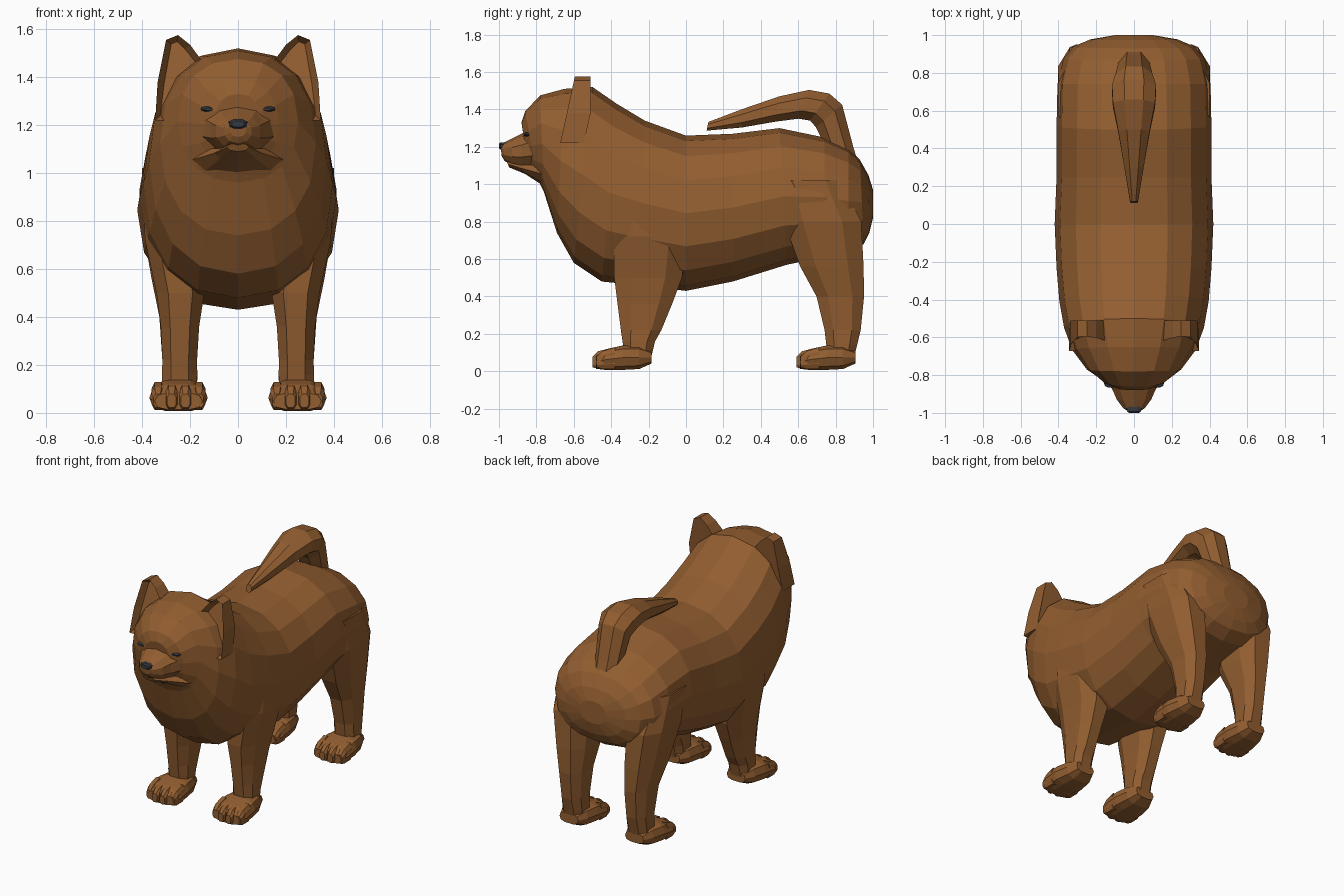
import bpy, bmesh, math


def material(name, rgb):
    m = bpy.data.materials.new(name)
    m.diffuse_color = (*rgb, 1)
    return m


FUR = material("brown fur", (0.29, 0.112, 0.03))
DARK = material("dark slate", (0.035, 0.04, 0.05))


def power(v, e):
    return math.copysign(abs(v) ** (2 / e), v)


def finish(name, bm, mat):
    bmesh.ops.recalc_face_normals(bm, faces=bm.faces[:])
    me = bpy.data.meshes.new(name)
    bm.to_mesh(me)
    bm.free()
    me.materials.append(mat)
    ob = bpy.data.objects.new(name, me)
    bpy.context.collection.objects.link(ob)
    return ob


def loft(name, rings, n=8, e=2.2, mat=FUR, side=1, half=0):
    """Rings are (y, z) of one edge, (y, z) of the opposite edge, half width, centre x."""
    bm = bmesh.new()
    loops = []
    for ring in rings:
        ya, za, yb, zb, w = ring[:5]
        cx = ring[5] if len(ring) > 5 else 0
        loop = []
        for i in range(n):
            a = 2 * math.pi * (i + half) / n
            c, s = power(math.cos(a), e), power(math.sin(a), e)
            loop.append(bm.verts.new((side * (cx + w * s),
                                      (ya + yb) / 2 + c * (ya - yb) / 2,
                                      (za + zb) / 2 + c * (za - zb) / 2)))
        loops.append(loop)
    for p, q in zip(loops, loops[1:]):
        for i in range(n):
            j = (i + 1) % n
            bm.faces.new((p[i], p[j], q[j], q[i]))
    bm.faces.new(loops[0])
    bm.faces.new(loops[-1])
    return finish(name, bm, mat)


# Head, mane and trunk in one long loft
loft("body", [
    (-.88, 1.33, -.84, 1.08, .10),
    (-.86, 1.39, -.79, 1.02, .17),
    (-.78, 1.475, -.76, .96, .25),
    (-.65, 1.51, -.69, .74, .325),
    (-.50, 1.52, -.60, .58, .37),
    (-.37, 1.43, -.45, .48, .395),
    (-.22, 1.34, -.25, .46, .41),
    (0, 1.26, 0, .43, .42),
    (.25, 1.27, .25, .48, .41),
    (.50, 1.30, .54, .57, .41),
    (.74, 1.25, .74, .61, .405),
    (.87, 1.19, .87, .63, .375),
    (.93, 1.13, .95, .68, .32),
    (.975, 1.05, .98, .74, .23),
    (1.0, .97, 1.0, .82, .10)], n=16, e=2.25)

# Muzzle, lower jaw and nose
loft("muzzle", [
    (-.80, 1.31, -.80, 1.08, .17),
    (-.88, 1.27, -.88, 1.085, .118),
    (-.93, 1.245, -.93, 1.10, .095),
    (-.98, 1.22, -.97, 1.125, .058),
    (-.992, 1.21, -.985, 1.15, .035)], n=10)
loft("lower_jaw", [
    (-.78, 1.12, -.76, .99, .19),
    (-.88, 1.11, -.86, 1.055, .10),
    (-.96, 1.125, -.945, 1.09, .045)])
loft("nose", [
    (-.965, 1.226, -.965, 1.184, .043),
    (-.992, 1.226, -.99, 1.184, .04),
    (-1.0, 1.218, -1.0, 1.19, .028)], mat=DARK, half=.5)

# Curled tail, from rump to tip
loft("tail", [
    (.93, 1.10, .78, 1.10, .08),
    (.90, 1.20, .73, 1.22, .09),
    (.84, 1.43, .69, 1.30, .105),
    (.77, 1.49, .66, 1.335, .125),
    (.66, 1.51, .60, 1.345, .12),
    (.50, 1.475, .48, 1.33, .09),
    (.30, 1.405, .30, 1.30, .055),
    (.12, 1.335, .11, 1.285, .022)], half=.5)


def ear(side):
    # Ear outline is joined back to front, with a sunken inner face
    outline = [(.13, 1.44), (.20, 1.535), (.25, 1.575), (.30, 1.555),
               (.335, 1.38), (.345, 1.22), (.24, 1.22)]
    bm = bmesh.new()
    front, back = [], []
    for x, z in outline:
        front.append(bm.verts.new((side * x, -.60 - (1.55 - z) * .22, z)))
        back.append(bm.verts.new((side * x, -.51 - max(0, 1.36 - z) * .25, z)))
    n = len(outline)
    for i in range(n):
        j = (i + 1) % n
        bm.faces.new((front[i], front[j], back[j], back[i]))
    bm.faces.new(back)
    inner = bm.faces.new(front)
    bmesh.ops.recalc_face_normals(bm, faces=bm.faces[:])
    bmesh.ops.inset_region(bm, faces=[inner], thickness=.028)
    bmesh.ops.translate(bm, verts=list(inner.verts), vec=(0, .045, 0))
    finish("ear", bm, FUR)


def paw(name, y, side):
    # Rounded foot with four slightly proud toes; y is the toe tip
    loft(name + "_paw", [
        (y + .02, .085, y + .02, .012, .10, .248),
        (y + .07, .12, y + .07, .005, .122, .248),
        (y + .16, .14, y + .16, .005, .118, .248),
        (y + .25, .14, y + .25, .01, .10, .246),
        (y + .315, .11, y + .315, .04, .07, .246)],
        n=10, e=2.8, side=side, half=.5)
    for k in range(4):
        x = .248 + (k - 1.5) * .057
        d = .022 * (abs(k - 1.5) > 1)
        loft(name + "_toe", [
            (y + d, .08, y + d, .02, .02, x),
            (y + d + .03, .11, y + d + .03, .01, .028, x),
            (y + .12, .132, y + .12, .01, .028, x)],
            n=8, e=2.8, side=side, half=.5)


for side in (-1, 1):
    ear(side)
    # Narrow eye set into the face
    loft("eye", [
        (-.82, 1.278, -.82, 1.256, .027, .132),
        (-.855, 1.278, -.855, 1.256, .027, .130),
        (-.866, 1.272, -.866, 1.26, .016, .122)], mat=DARK, side=side)
    # Front leg, from paw to shoulder
    loft("front_leg", [
        (-.33, .06, -.185, .06, .075, .245),
        (-.345, .16, -.16, .16, .078, .243),
        (-.355, .22, -.125, .22, .077, .243),
        (-.375, .36, -.065, .36, .085, .242),
        (-.395, .50, -.01, .50, .106, .240),
        (-.40, .72, .02, .72, .12, .275),
        (-.36, .92, -.02, .92, .09, .31)], e=2.6, side=side, half=.5)
    paw("front", -.50, side)
    # Hind leg, from paw to hip
    loft("hind_leg", [
        (.75, .06, .90, .06, .075, .245),
        (.745, .14, .92, .14, .078, .243),
        (.735, .22, .94, .22, .077, .243),
        (.69, .40, .96, .40, .088, .245),
        (.60, .56, .96, .56, .112, .255),
        (.51, .80, .95, .80, .135, .275),
        (.48, 1.02, .84, 1.02, .09, .315)], e=2.6, side=side, half=.5)
    paw("hind", .59, side)
